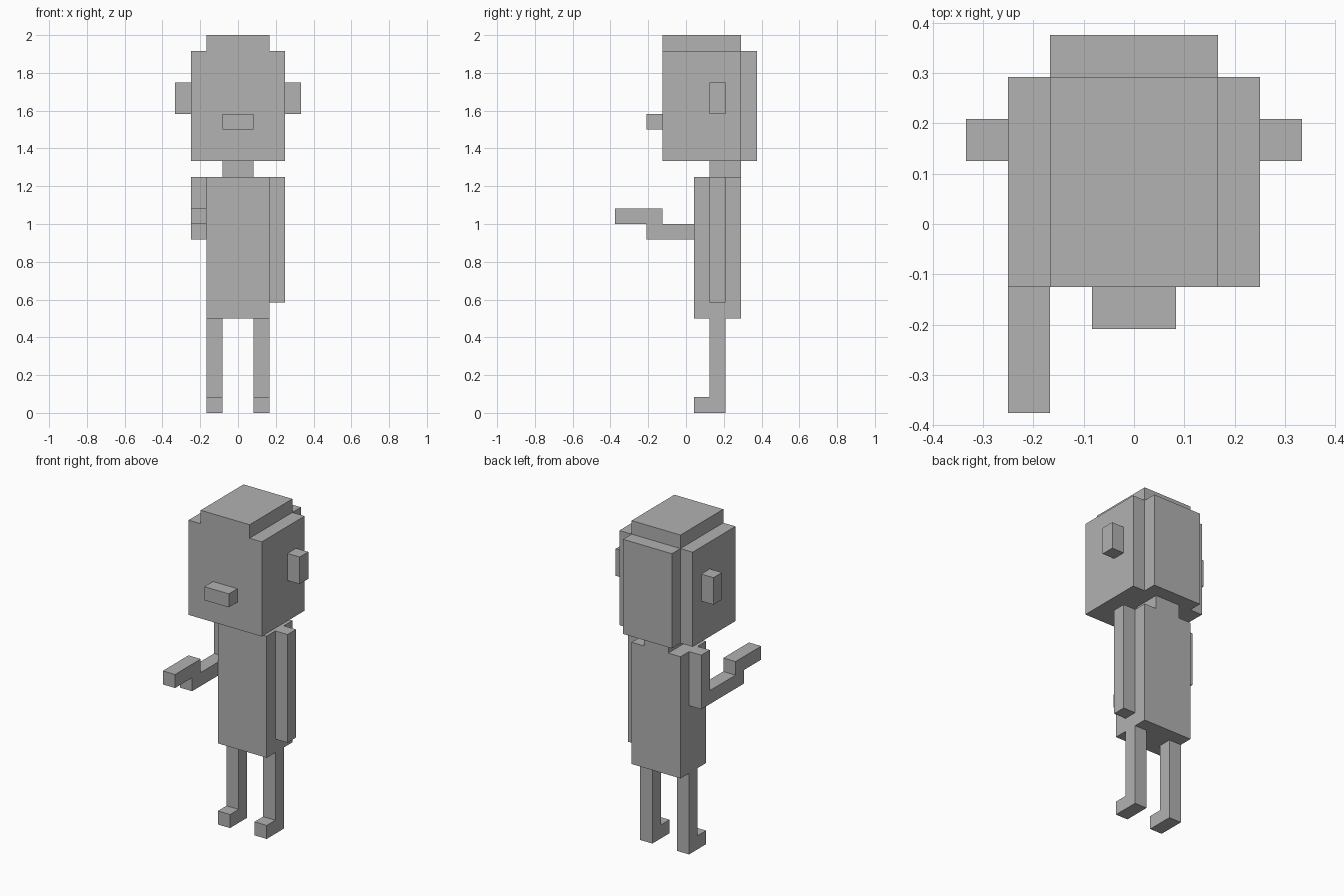
import bpy
import bmesh
from mathutils import Vector

UNIT = 1 / 12  # every part sits on this block grid

if "Cube" in bpy.data.objects:
    bpy.data.objects.remove(bpy.data.objects["Cube"], do_unlink=True)

grey = bpy.data.materials.new("plain grey")
grey.use_nodes = True
colour = (0.445, 0.445, 0.445, 1)
grey.diffuse_color = colour
grey.node_tree.nodes["Principled BSDF"].inputs["Base Color"].default_value = colour


def block(name, x, y, z):
    """Box spanning the given (low, high) ranges in block units."""
    spans = (x, y, z)
    low = Vector([s[0] for s in spans]) * UNIT
    size = Vector([s[1] - s[0] for s in spans]) * UNIT
    bm = bmesh.new()
    bmesh.ops.create_cube(bm, size=1)
    for v in bm.verts:
        v.co = (v.co + Vector((0.5, 0.5, 0.5))) * size
    mesh = bpy.data.meshes.new(name)
    bm.to_mesh(mesh)
    bm.free()
    mesh.materials.append(grey)
    ob = bpy.data.objects.new(name, mesh)
    ob.location = low
    bpy.context.collection.objects.link(ob)


def pair(name, x, y, z):
    """Matching boxes on the left (+x) and right (-x) sides."""
    block("left_" + name, x, y, z)
    block("right_" + name, (-x[1], -x[0]), y, z)


# Head
block("head", (-3, 3), (-1.5, 3.5), (16, 23))
block("head_top", (-2, 2), (-1.5, 3.5), (23, 24))
block("head_back", (-2, 2), (3.5, 4.5), (16, 23))
block("nose", (-1, 1), (-2.5, -1.5), (18, 19))
pair("ear", (3, 4), (1.5, 2.5), (19, 21))

# Body
block("neck", (-1, 1), (1.5, 3.5), (15, 16))
block("torso", (-2, 2), (0.5, 3.5), (6, 15))

# Legs and feet
pair("leg", (1, 2), (1.5, 2.5), (0, 6))
pair("foot", (1, 2), (0.5, 1.5), (0, 1))

# Hanging left arm, bent right arm reaching forward
block("left_arm", (2, 3), (1.5, 2.5), (7, 15))
block("right_upper_arm", (-3, -2), (1.5, 2.5), (11, 15))
block("right_forearm", (-3, -2), (-2.5, 1.5), (11, 12))
block("right_hand", (-3, -2), (-4.5, -1.5), (12, 13))
